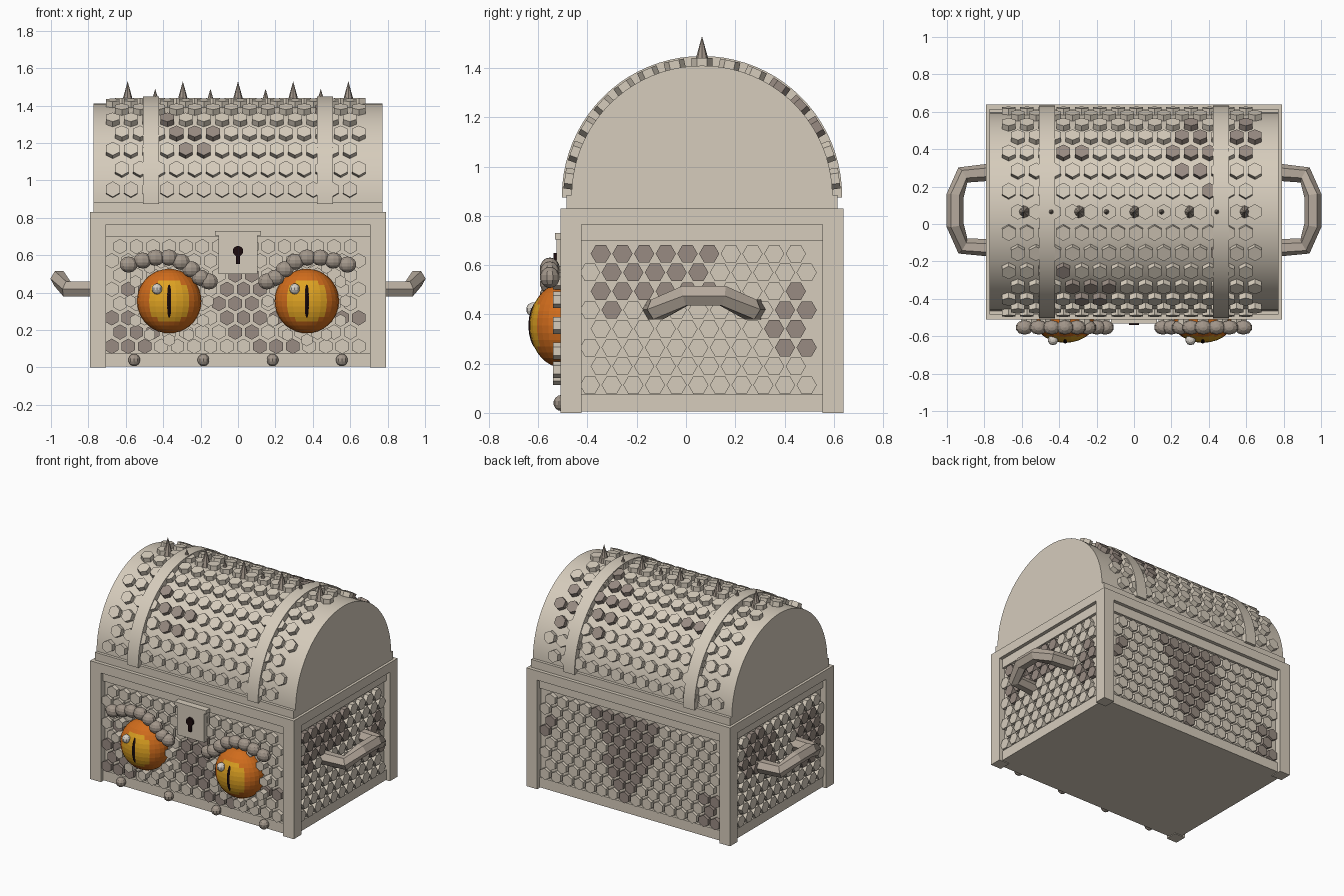
import bpy, bmesh, math
from math import radians, sin, cos, pi
from mathutils import Matrix, Vector

cube = bpy.data.objects.get("Cube")
if cube:
    bpy.data.objects.remove(cube, do_unlink=True)


def material(name, rgb):
    lin = [((c / 255 + 0.055) / 1.055) ** 2.4 for c in rgb] + [1]
    m = bpy.data.materials.new(name)
    m.use_nodes = True
    m.diffuse_color = lin
    m.node_tree.nodes["Principled BSDF"].inputs["Base Color"].default_value = lin
    return m


BONE = material("pale bone", (214, 204, 188))
DARK = material("dark scale", (152, 139, 130))
HORN = material("horn grey", (162, 150, 138))
GRIP = material("handle taupe", (182, 170, 157))
ORANGE = material("eye orange", (208, 108, 28))
AMBER = material("iris amber", (222, 162, 34))
BLACK = material("pupil black", (28, 12, 14))
GLINT = material("eye glint", (214, 208, 198))

CY = 0.065            # depth centre of the chest
HX, HY = 0.79, 0.575  # body half sizes
LID_Z, LID_R = 0.88, 0.53


def finish(name, bm, *mats):
    mesh = bpy.data.meshes.new(name)
    bmesh.ops.recalc_face_normals(bm, faces=bm.faces)
    bm.to_mesh(mesh)
    bm.free()
    for m in mats:
        mesh.materials.append(m)
    ob = bpy.data.objects.new(name, mesh)
    bpy.context.collection.objects.link(ob)
    return ob


def smooth(ob):
    bpy.ops.object.select_all(action='DESELECT')
    ob.select_set(True)
    bpy.context.view_layer.objects.active = ob
    bpy.ops.object.shade_smooth_by_angle(angle=radians(30))


def add_box(bm, x0, x1, y0, y1, z0, z1):
    centre = Matrix.Translation(((x0 + x1) / 2, (y0 + y1) / 2, (z0 + z1) / 2))
    size = Matrix.Diagonal((x1 - x0, y1 - y0, z1 - z0, 1))
    bmesh.ops.create_cube(bm, size=1, matrix=centre @ size)


def add_ball(bm, pos, scale, seg=10, rings=7, turn=Matrix()):
    mat = Matrix.Translation(pos) @ turn @ Matrix.Diagonal((*scale, 1))
    return bmesh.ops.create_uvsphere(bm, u_segments=seg, v_segments=rings, radius=1, matrix=mat)


def add_prism(bm, pos, rot, r, depth, index=0, seg=6, top=None):
    out = bmesh.ops.create_cone(bm, cap_ends=True, segments=seg, radius1=r,
                                radius2=r if top is None else top, depth=depth,
                                matrix=Matrix.Translation(pos) @ rot)
    for f in {f for v in out["verts"] for f in v.link_faces}:
        f.material_index = index


def in_blobs(u, v, blobs):
    return any(((u - a) / ru) ** 2 + ((v - b) / rv) ** 2 < 1 for a, b, ru, rv in blobs)


def centred_box(bm, inset, z0, z1):
    add_box(bm, -HX + inset, HX - inset, CY - HY + inset, CY + HY - inset, z0, z1)


# Body: recessed core, rails, top rim and corner posts
bm = bmesh.new()
centred_box(bm, 0.045, 0.005, 0.80)
centred_box(bm, 0.025, 0.005, 0.075)
centred_box(bm, 0.025, 0.70, 0.77)
centred_box(bm, 0, 0.765, 0.83)
for sx in (-1, 1):
    for sy in (-1, 1):
        xs = sorted((sx * HX, sx * (HX - 0.083)))
        ys = sorted((CY + sy * HY, CY + sy * (HY - 0.085)))
        add_box(bm, *xs, *ys, 0, 0.77)
finish("chest_body", bm, BONE)


# Hexagonal scales on the four body panels
def panel_scales(name, start, cols, place, rot, is_dark):
    bm = bmesh.new()
    for row in range(8):
        odd = row % 2
        for i in range(cols - odd):
            u, z = start + 0.088 * (i + odd / 2), 0.113 + 0.0762 * row
            add_prism(bm, place(u, z), rot, 0.041, 0.05, int(is_dark(u, z)))
    finish(name, bm, BONE, DARK)


front_blobs = [(0.02, 0.34, 0.13, 0.2), (-0.6, 0.16, 0.17, 0.12), (0.2, 0.12, 0.12, 0.06),
               (0.6, 0.26, 0.06, 0.05), (-0.54, 0.42, 0.05, 0.06), (0.16, 0.26, 0.06, 0.06)]
right_blobs = [(-0.13, 0.62, 0.3, 0.09), (-0.02, 0.5, 0.16, 0.04),
               (-0.3, 0.45, 0.09, 0.09), (0.46, 0.37, 0.12, 0.15)]
left_blobs = [(0.3, 0.5, 0.2, 0.16), (-0.25, 0.42, 0.15, 0.2)]
back_blobs = [(-0.64, 0.17, 0.1, 0.17), (0.65, 0.46, 0.05, 0.05)]


def back_dark(u, z):
    return abs(u - 0.04) < min(0.02 + 0.5 * (z - 0.1), 0.23) or in_blobs(u, z, back_blobs)


IN = 0.04
panel_scales("front_scales", -0.675, 16, lambda u, z: (u, CY - HY + IN, z),
             Matrix.Rotation(pi / 2, 4, 'X'), lambda u, z: in_blobs(u, z, front_blobs))
panel_scales("back_scales", -0.66, 16, lambda u, z: (u, CY + HY - IN, z),
             Matrix.Rotation(-pi / 2, 4, 'X'), back_dark)
panel_scales("left_scales", -0.39, 11, lambda u, z: (HX - IN, u, z),
             Matrix.Rotation(pi / 2, 4, 'Y'), lambda u, z: in_blobs(u, z, right_blobs))
panel_scales("right_scales", -0.39, 11, lambda u, z: (-HX + IN, u, z),
             Matrix.Rotation(-pi / 2, 4, 'Y'), lambda u, z: in_blobs(u, z, left_blobs))


# Half-round solids: lid barrel and its two bands
def half_round(name, x0, x1, r, z_base, mat):
    bm = bmesh.new()
    pts = [(CY - r, z_base)]
    pts += [(CY - r * cos(pi * i / 40), LID_Z + r * sin(pi * i / 40)) for i in range(41)]
    pts += [(CY + r, z_base)]
    face = bm.faces.new([bm.verts.new((x0, y, z)) for y, z in pts])
    out = bmesh.ops.extrude_face_region(bm, geom=[face])
    moved = [g for g in out["geom"] if isinstance(g, bmesh.types.BMVert)]
    bmesh.ops.translate(bm, vec=(x1 - x0, 0, 0), verts=moved)
    smooth(finish(name, bm, mat))


half_round("lid_barrel", -0.772, 0.772, LID_R, 0.82, BONE)
for side, x in (("right", -0.465), ("left", 0.465)):
    half_round(side + "_lid_band", x - 0.043, x + 0.043, 0.569, 0.875, BONE)
bm = bmesh.new()
add_box(bm, -0.772, 0.772, CY - 0.55, CY + 0.55, 0.82, 0.885)
finish("lid_rim", bm, BONE)

# Scales wrapped over the lid
lid_blobs = [(-0.25, -0.35, 0.15, 0.08), (-0.38, -0.25, 0.1, 0.05), (0.31, 0.4, 0.13, 0.14),
             (0.62, 0.45, 0.09, 0.13), (-0.33, 0.39, 0.11, 0.05), (0.38, 0.2, 0.05, 0.06),
             (0.48, -0.15, 0.06, 0.05)]
bm = bmesh.new()
for row in range(15):
    a = radians(7.5 + row * 165 / 14)
    for i in range(14):
        x = -0.67 + 0.0975 * (i + (row % 2) / 2)
        y, z = CY - 0.54 * cos(a), LID_Z + 0.54 * sin(a)
        add_prism(bm, (x, y, z), Matrix.Rotation(pi / 2 - a, 4, 'X'), 0.042, 0.044,
                  int(in_blobs(x, y, lid_blobs)))
finish("lid_scales", bm, BONE, DARK)

# Spikes along the ridge, tall and short in turn
bm = bmesh.new()
for i in range(9):
    h = 0.13 if i % 2 == 0 else 0.09
    add_prism(bm, ((i - 4) * 0.1475, CY, 1.40 + h / 2), Matrix(), 0.036 if i % 2 == 0 else 0.026,
              h, seg=8, top=0)
finish("ridge_spikes", bm, HORN)

# Eyes: orange ball with amber iris, slit pupil, glint, scale ring and beaded brow
brow_path = [(0.585, 0.55), (0.51, 0.572), (0.44, 0.587), (0.37, 0.588),
             (0.305, 0.565), (0.25, 0.525), (0.2, 0.48), (0.155, 0.46)]
for side, s in (("right", -1), ("left", 1)):
    ex, ez = s * 0.368, 0.355
    bm = bmesh.new()
    add_ball(bm, (ex, -0.5, ez), (0.172, 0.135, 0.172), 28, 18)
    for f in bm.faces:
        c = f.calc_center_median()
        if c.y < -0.5 and math.hypot(c.x - ex, c.z - ez) < 0.115:
            f.material_index = 1
    finish(side + "_eye", bm, ORANGE, AMBER)

    bm = bmesh.new()
    add_ball(bm, (ex, -0.59, ez), (0.024, 0.05, 0.105), 12, 10)
    finish(side + "_pupil", bm, BLACK)

    bm = bmesh.new()
    add_ball(bm, (ex - 0.065, -0.62, ez + 0.065), (0.029, 0.029, 0.029))
    finish(side + "_eye_glint", bm, GLINT)

    bm = bmesh.new()
    for i in range(12):
        a = 2 * pi * i / 12
        add_prism(bm, (ex + 0.208 * cos(a), -0.5, ez + 0.208 * sin(a)),
                  Matrix.Rotation(pi / 2, 4, 'X'), 0.034, 0.08)
    finish(side + "_eye_ring", bm, BONE)

    bm = bmesh.new()
    for x, z in brow_path:
        add_ball(bm, (s * x, -0.553, z), (0.05, 0.04, 0.043))
    finish(side + "_brow", bm, HORN)

# Lock plate, its cap and the keyhole
bm = bmesh.new()
add_box(bm, -0.105, 0.105, -0.525, -0.46, 0.50, 0.715)
add_box(bm, -0.122, 0.122, -0.531, -0.46, 0.705, 0.73)
finish("lock_plate", bm, BONE)
bm = bmesh.new()
add_prism(bm, (0, -0.53, 0.622), Matrix.Rotation(pi / 2, 4, 'X'), 0.028, 0.018, seg=14)
add_box(bm, -0.011, 0.011, -0.539, -0.52, 0.553, 0.615)
finish("keyhole", bm, BLACK)

# Bolts on the front bottom rail
bm = bmesh.new()
for i in range(4):
    add_ball(bm, (-0.555 + 0.37 * i, -0.505, 0.04), (0.033, 0.033, 0.033))
finish("front_bolts", bm, HORN)

# Side handles: hexagonal tube swept along a bent path
handle_path = [(0.74, 0.28, 0.42), (0.915, 0.262, 0.42), (0.957, 0.15, 0.475),
               (0.957, -0.005, 0.475), (0.915, -0.117, 0.42), (0.74, -0.13, 0.42)]
for side, s in (("right", -1), ("left", 1)):
    bm = bmesh.new()
    pts = [Vector((s * x, y, z)) for x, y, z in handle_path]
    rings = []
    for i, p in enumerate(pts):
        t = (pts[min(i + 1, 5)] - pts[max(i - 1, 0)]).normalized()
        across = t.cross(Vector((0, 0, 1))).normalized()
        up = across.cross(t)
        rings.append([bm.verts.new(p + 0.047 * (across * cos(k * pi / 3) + up * sin(k * pi / 3)))
                      for k in range(6)])
    for a, b in zip(rings, rings[1:]):
        for k in range(6):
            bm.faces.new((a[k], a[(k + 1) % 6], b[(k + 1) % 6], b[k]))
    bm.faces.new(rings[0])
    bm.faces.new(rings[-1])
    finish(side + "_handle", bm, GRIP)
